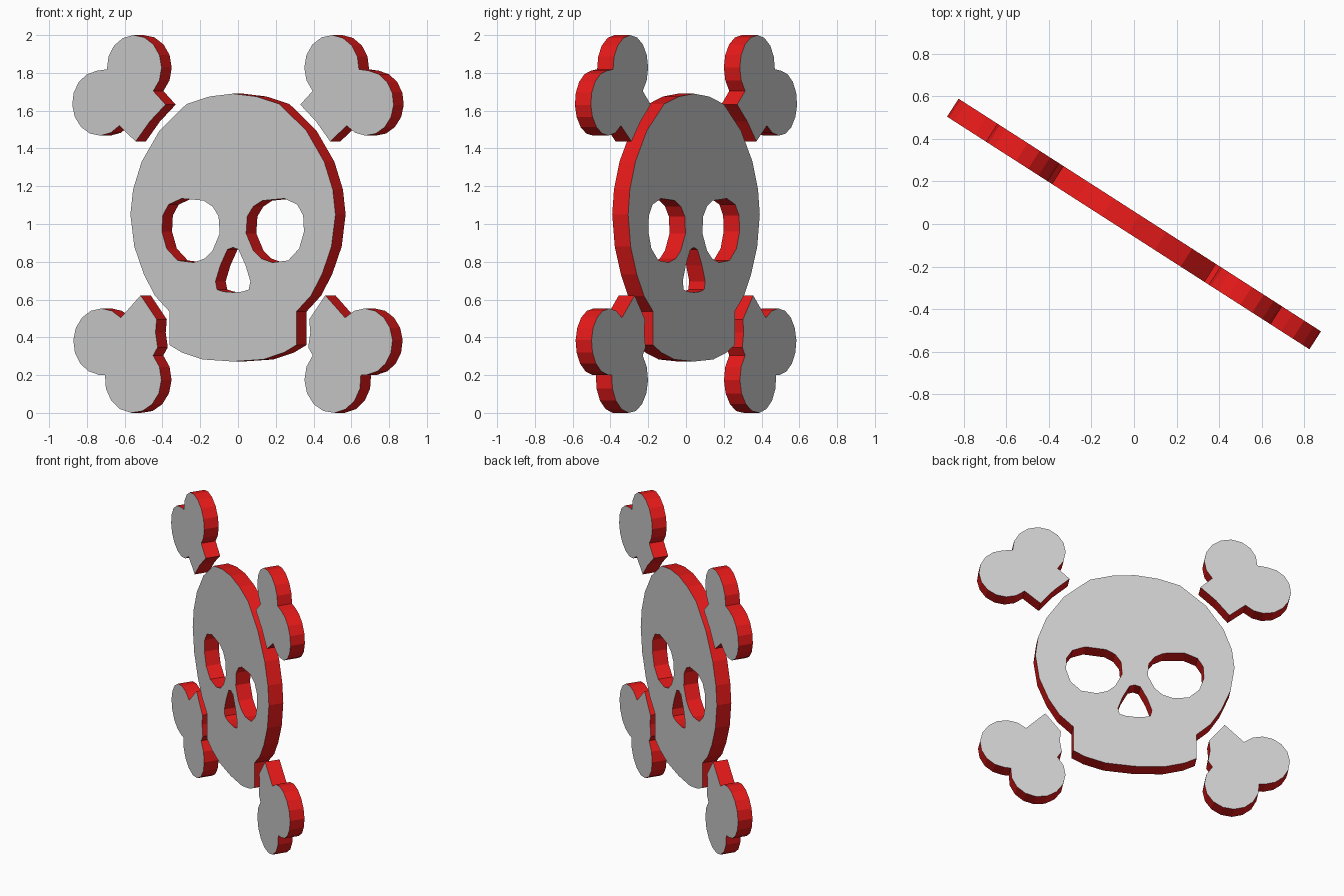
import bpy, bmesh
from math import sin, cos, radians

if "Cube" in bpy.data.objects:
    bpy.data.objects.remove(bpy.data.objects["Cube"])

TURN = radians(-32.7)   # the flat plaque is turned about the vertical
HALF = 0.05             # half of its thickness

red = bpy.data.materials.new("red_edge")
red.diffuse_color = (0.8, 0.01, 0.01, 1)
red.use_nodes = True
red.node_tree.nodes["Principled BSDF"].inputs["Base Color"].default_value = red.diffuse_color


def arc(cx, cz, r, a0, a1, n=10):
    return [(cx + r * cos(radians(a0 + (a1 - a0) * i / n)),
             cz + r * sin(radians(a0 + (a1 - a0) * i / n))) for i in range(n + 1)]


def flip(pts):
    return [(-x, z) for x, z in pts]


def symmetric(half):
    """Close a left half profile whose first and last points lie on x = 0."""
    return half + flip(half[-2:0:-1])


def plate(name, loops):
    """Extruded flat shape (first loop outline, others holes), grey faces and red edges."""
    cu = bpy.data.curves.new(name, 'CURVE')
    cu.dimensions, cu.fill_mode, cu.extrude = '2D', 'BOTH', HALF
    for pts in loops:
        sp = cu.splines.new('POLY')
        sp.points.add(len(pts) - 1)
        for p, (x, z) in zip(sp.points, pts):
            p.co = (x, z, 0, 1)
        sp.use_cyclic_u = True
    ob = bpy.data.objects.new(name, cu)
    bpy.context.collection.objects.link(ob)
    bpy.ops.object.select_all(action='DESELECT')
    ob.select_set(True)
    bpy.context.view_layer.objects.active = ob
    bpy.ops.object.convert(target='MESH')
    ob = bpy.context.view_layer.objects.active
    me = ob.data
    me.materials.clear()
    me.materials.append(None)
    me.materials.append(red)
    bm = bmesh.new()
    bm.from_mesh(me)
    bmesh.ops.remove_doubles(bm, verts=bm.verts, dist=1e-4)
    bmesh.ops.recalc_face_normals(bm, faces=bm.faces)
    for f in bm.faces:
        f.normal_update()
        f.smooth = False
        f.material_index = 1 if abs(f.normal.z) < 0.5 else 0
    bm.to_mesh(me)
    bm.free()
    ob.rotation_euler = (radians(90), 0, TURN)
    return ob


# Skull with eye and nose holes
skull = symmetric([(0, 1.69), (-.147, 1.675), (-.292, 1.635), (-.461, 1.495), (-.574, 1.33),
                   (-.628, 1.183), (-.645, 1.05), (-.62, .88), (-.56, .733), (-.49, .62),
                   (-.40, .537), (-.40, .36), (-.322, .32), (-.191, .283), (0, .272)])
eye = [(-.323, 1.135), (-.185, 1.124), (-.128, 1.093), (-.09, 1.04), (-.083, .95),
       (-.128, .86), (-.178, .817), (-.248, .796), (-.348, .807), (-.417, .87),
       (-.447, .96), (-.442, 1.045), (-.405, 1.103)]
nose = symmetric([(0, .876), (-.035, .865), (-.08, .78), (-.11, .696), (-.1, .653),
                  (-.06, .642), (0, .638)])
plate("skull", [skull, eye, flip(eye), nose])

# Bone ends: two round knobs and the stub next to the skull
upper = (arc(-.621, 1.828, .172, 183, -46) + [(-.424, 1.632), (-.524, 1.542), (-.612, 1.437)]
         + arc(-.839, 1.64, .172, -44, -265))
lower = (arc(-.628, .178, .178, 45, -187) + arc(-.828, .377, .176, -95, -314)
         + [(-.581, .622), (-.48, .495), (-.487, .426), (-.474, .347)])
for level, outline in (("upper", upper), ("lower", lower)):
    plate(level + "_left_bone", [outline])
    plate(level + "_right_bone", [flip(outline)])
